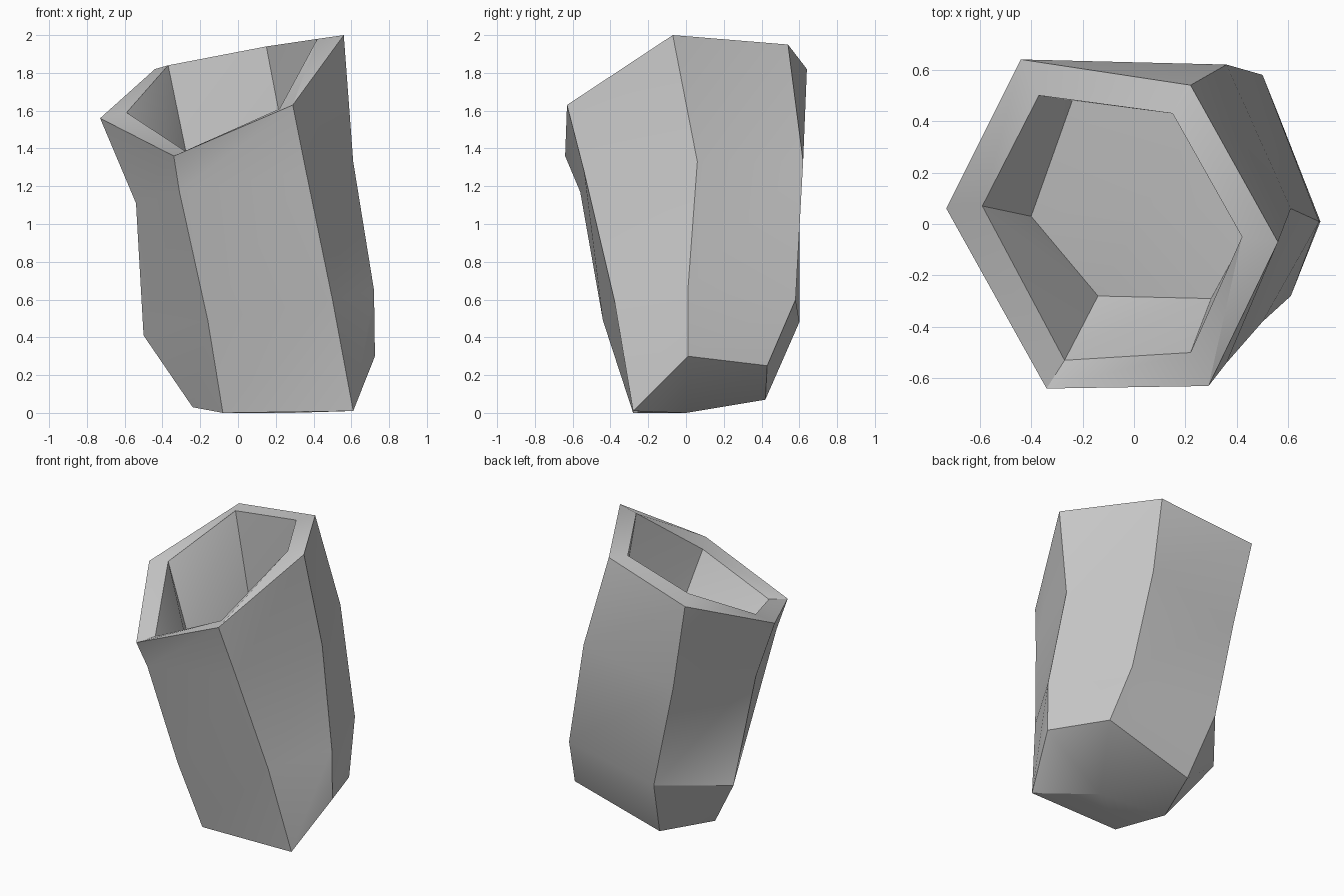
import bpy
import bmesh
from mathutils import Vector

default_cube = bpy.data.objects.get("Cube")
if default_cube:
    bpy.data.objects.remove(default_cube)


def make_material(name, value):
    material = bpy.data.materials.new(name)
    colour = (value, value, value, 1)
    material.diffuse_color = colour
    material.use_nodes = True
    shader = material.node_tree.nodes["Principled BSDF"]
    shader.inputs["Base Color"].default_value = colour
    return material


def bridge(bm, upper, lower):
    """Join two rings of corners with a band of folded panels."""
    count = len(upper)
    for i in range(count):
        following = (i + 1) % count
        # each panel folds from its upper far corner to its lower near corner
        bm.faces.new((upper[following], upper[i], lower[i]))
        bm.faces.new((upper[following], lower[i], lower[following]))


def cap(bm, ring, centre):
    """Close a ring of corners with three quads that meet at a centre point."""
    middle = bm.verts.new(centre)
    count = len(ring)
    for i in range(0, count, 2):
        bm.faces.new((ring[i + 1], ring[(i + 2) % count], middle, ring[i]))


# The six corner edges of the crooked hexagonal shell, each from lip to foot
corner_paths = [
    [(-.73, .06, 1.56), (-.54, 0, 1.11), (-.5, .19, .41), (-.24, .02, .03)],
    [(-.34, -.64, 1.36), (-.31, -.56, 1.17), (-.16, -.44, .49), (-.08, -.28, 0)],
    [(.29, -.63, 1.63), (.36, -.54, 1.28), (.5, -.38, .6), (.61, -.28, .01)],
    [(.56, -.07, 2), (.61, .06, 1.33), (.72, .01, .65), (.725, .01, .3)],
    [(.22, .54, 1.95), (.36, .62, 1.33), (.5, .58, .6), (.56, .43, .25)],
    [(-.44, .64, 1.82), (-.32, .6, 1.2), (-.17, .6, .48), (-.09, .42, .07)],
]

# Inner edge of the lip, and the corners of the hollow's floor
mouth = [(-.59, .07, 1.59), (-.27, -.53, 1.38), (.22, -.5, 1.61),
         (.42, -.05, 1.98), (.15, .43, 1.94), (-.37, .5, 1.84)]
floor_corners = [(-.4, .03, 1.11), (-.14, -.28, 1.03), (.3, -.29, 1.12),
                 (.49, .06, 1.2), (.28, .45, 1.26), (-.24, .48, 1.21)]

bm = bmesh.new()
rings = [[bm.verts.new(point) for point in level] for level in zip(*corner_paths)]
mouth_ring = [bm.verts.new(point) for point in mouth]
floor_ring = [bm.verts.new(point) for point in floor_corners]

# Outer shell, from the lip down
for upper, lower in zip(rings, rings[1:]):
    bridge(bm, upper, lower)

# Lip, hollow and floor
bridge(bm, mouth_ring, rings[0])
bridge(bm, floor_ring, mouth_ring)
floor_centre = sum((v.co for v in floor_ring), Vector()) / len(floor_ring)
cap(bm, floor_ring, floor_centre)

# Underside
cap(bm, rings[-1], (.28, 0, 0))

bmesh.ops.recalc_face_normals(bm, faces=bm.faces)
mesh = bpy.data.meshes.new("crooked_cup")
bm.to_mesh(mesh)
bm.free()
mesh.materials.append(make_material("plain grey", .6))

cup = bpy.data.objects.new("crooked_cup", mesh)
bpy.context.collection.objects.link(cup)
bpy.ops.object.select_all(action="DESELECT")
cup.select_set(True)
bpy.context.view_layer.objects.active = cup
bpy.ops.object.shade_smooth_by_angle()
